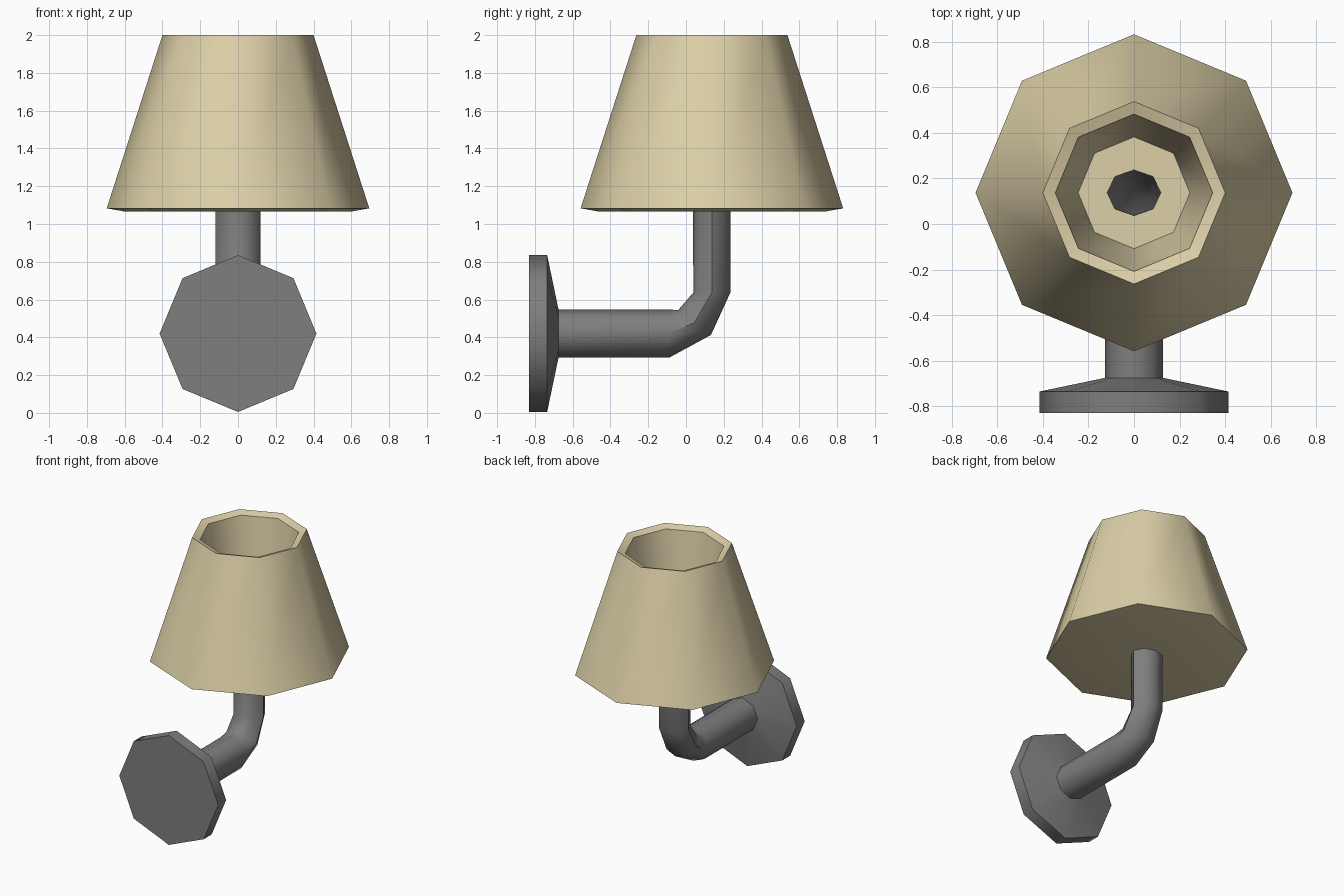
import bpy, bmesh, math
from mathutils import Vector

cube = bpy.data.objects.get("Cube")
if cube:
    bpy.data.objects.remove(cube, do_unlink=True)

SIDES = 8
X, Y, Z = Vector((1, 0, 0)), Vector((0, 1, 0)), Vector((0, 0, 1))


def material(name, color):
    mat = bpy.data.materials.new(name)
    mat.use_nodes = True
    mat.diffuse_color = (*color, 1)
    mat.node_tree.nodes["Principled BSDF"].inputs["Base Color"].default_value = (*color, 1)
    return mat


def ring(center, side, up, rx, ry):
    """Octagon with its corners on the two given axes."""
    return [Vector(center) + side * rx * math.cos(math.tau * i / SIDES)
            + up * ry * math.sin(math.tau * i / SIDES) for i in range(SIDES)]


def loft(name, rings, mat, cap_start=False):
    """Skin a row of octagons into one smooth-shaded object."""
    bm = bmesh.new()
    loops = [[bm.verts.new(p) for p in r] for r in rings]
    for a, b in zip(loops, loops[1:]):
        for i in range(SIDES):
            j = (i + 1) % SIDES
            bm.faces.new((a[i], a[j], b[j], b[i]))
    if cap_start:
        bm.faces.new(loops[0][::-1])
    mesh = bpy.data.meshes.new(name)
    bm.to_mesh(mesh)
    bm.free()
    mesh.materials.append(mat)
    obj = bpy.data.objects.new(name, mesh)
    bpy.context.collection.objects.link(obj)
    bpy.ops.object.select_all(action="DESELECT")
    obj.select_set(True)
    bpy.context.view_layer.objects.active = obj
    bpy.ops.object.shade_smooth_by_angle(angle=math.radians(50))
    return obj


grey = material("grey metal", (0.21, 0.21, 0.21))
cream = material("cream shade", (0.72, 0.63, 0.39))

MOUNT_Z, SHADE_Y = 0.42, 0.137
TUBE_X, TUBE_Y, FLOOR_Z = 0.118, 0.1, 1.1

# Wall plate: flat disc with a shallow taper towards the arm
plate = [(-0.83, 0.415), (-0.735, 0.415), (-0.675, 0.128)]
loft("wall_plate", [ring((0, y, MOUNT_Z), -X, Z, r, r) for y, r in plate], grey, True)

# Arm: tube bending from the wall up into the shade, open at the top
path = [  # y, z, half width, half depth, tilt in degrees
    (-0.675, MOUNT_Z, 0.128, 0.128, 0),
    (-0.09, MOUNT_Z, 0.128, 0.128, 0),
    (0.045, 0.478, 0.125, 0.109, 53),
    (SHADE_Y, 0.637, TUBE_X, 0.098, 90),
    (SHADE_Y, FLOOR_Z, TUBE_X, TUBE_Y, 90),
]
arm = []
for y, z, rx, ry, tilt in path:
    t = math.radians(tilt)
    arm.append(ring((0, y, z), -X, Z * math.cos(t) - Y * math.sin(t), rx, ry))
loft("arm", arm, grey)

# Shade: underside, outer cone, sloped rim, inner funnel and floor around the tube
profile = [(0.60, 1.066), (0.695, 1.083), (0.40, 2.0), (0.345, 1.98), (0.245, FLOOR_Z)]
shade = [ring((0, SHADE_Y, z), X, Y, r, r) for r, z in profile]
shade.insert(0, ring((0, SHADE_Y, 1.066), X, Y, TUBE_X, TUBE_Y))
shade.append(ring((0, SHADE_Y, FLOOR_Z), X, Y, TUBE_X, TUBE_Y))
loft("lamp_shade", shade, cream)
